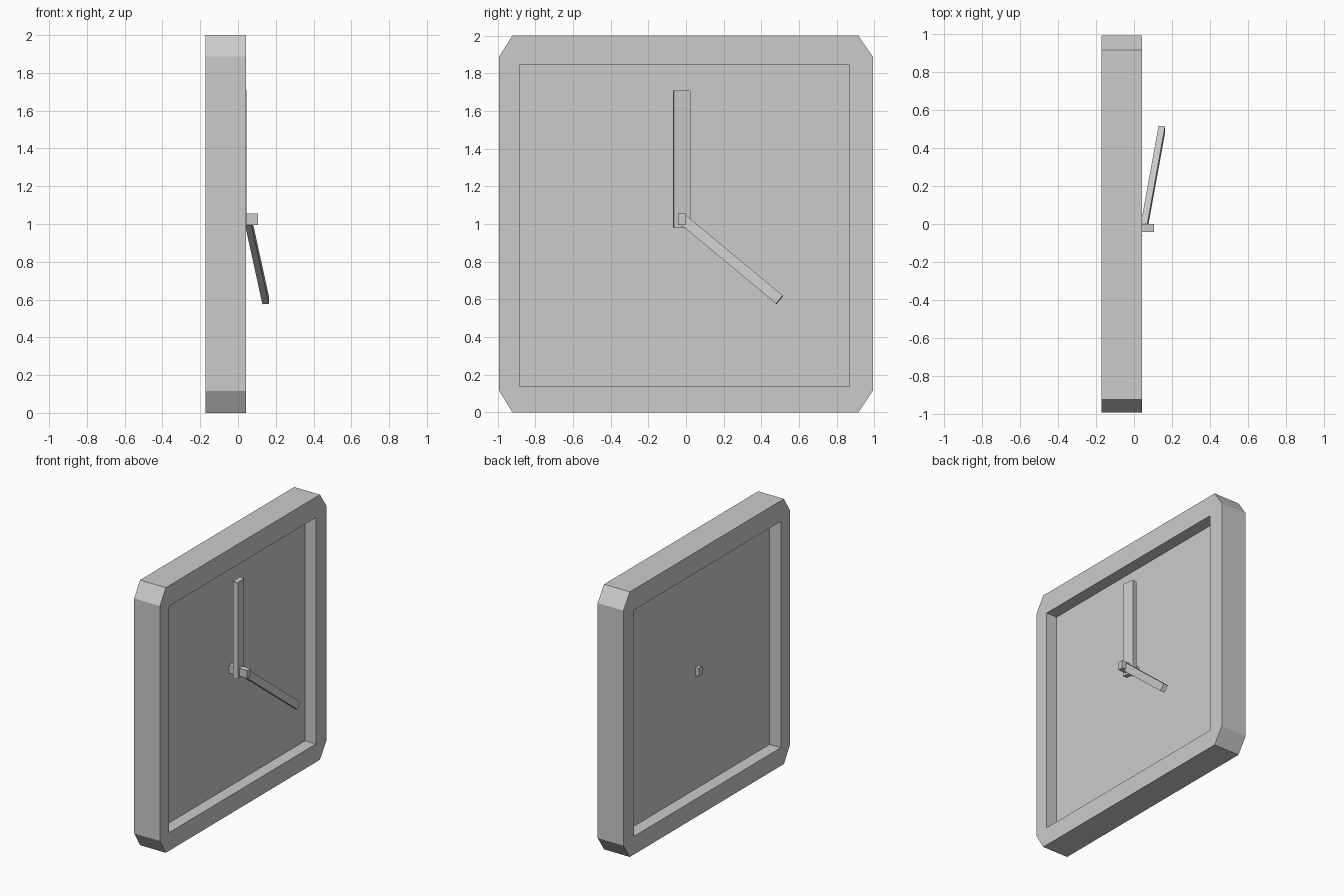
import bpy, bmesh, math
from mathutils import Matrix, Vector

cube = bpy.data.objects.get("Cube")
if cube:
    bpy.data.objects.remove(cube, do_unlink=True)

# One plain grey for everything
grey = bpy.data.materials.new("light grey")
grey.use_nodes = True
colour = (0.6, 0.6, 0.6, 1)
grey.diffuse_color = colour
grey.node_tree.nodes["Principled BSDF"].inputs["Base Color"].default_value = colour


def add_object(name, bm):
    bmesh.ops.recalc_face_normals(bm, faces=bm.faces)
    mesh = bpy.data.meshes.new(name)
    bm.to_mesh(mesh)
    bm.free()
    mesh.materials.append(grey)
    obj = bpy.data.objects.new(name, mesh)
    bpy.context.collection.objects.link(obj)
    return obj


def add_box(name, low, high):
    low, high = Vector(low), Vector(high)
    bm = bmesh.new()
    bmesh.ops.create_cube(bm, size=1, matrix=Matrix.Translation((low + high) / 2)
                          @ Matrix.Diagonal((*(high - low), 1)))
    return add_object(name, bm)


# Frame: octagonal outline with a rectangular opening
BACK, FRONT = -0.172, 0.043
outer = [(-0.992, 0.115), (-0.922, 0), (0.915, 0), (0.992, 0.115),
         (0.992, 1.888), (0.915, 2), (-0.922, 2), (-0.992, 1.888)]
inner = [(-0.885, 0.137), (0.867, 0.137), (0.867, 1.845), (-0.885, 1.845)]

bm = bmesh.new()
rings = []
for x in (BACK, FRONT):
    out = [bm.verts.new((x, y, z)) for y, z in outer]
    inn = [bm.verts.new((x, y, z)) for y, z in inner]
    rings.append((out, inn))
    for i in range(4):
        a, b, c = out[2 * i], out[2 * i + 1], out[(2 * i + 2) % 8]
        bm.faces.new((a, b, inn[i]))
        bm.faces.new((b, c, inn[(i + 1) % 4], inn[i]))
for back, front in zip(*rings):
    n = len(back)
    for i in range(n):
        j = (i + 1) % n
        bm.faces.new((back[i], back[j], front[j], front[i]))
add_object("frame", bm)

# Panel recessed on both sides, with the spindle through it
add_box("dial_panel", (-0.078, *inner[0]), (-0.047, *inner[2]))
add_box("spindle", (-0.107, -0.042, 0.995), (0.106, 0, 1.055))

# Long hand, slightly turned about its upright axis
long_hand = add_box("long_hand", (-0.018, -0.045, 0), (0.018, 0.045, 0.73))
long_hand.location = (0.02, -0.022, 0.98)
long_hand.rotation_euler.z = math.radians(8)

# Short hand, leaning out from the dial
start, end = Vector((0.052, -0.022, 1.028)), Vector((0.146, 0.497, 0.598))
along = (end - start).normalized()
thick = (Vector((1, 0, 0)) - along * along.x).normalized()
side = along.cross(thick)
short_hand = add_box("short_hand", (-0.017, -0.028, 0),
                     (0.017, 0.028, (end - start).length))
short_hand.matrix_world = Matrix.Translation(start) @ Matrix(
    (thick, side, along)).transposed().to_4x4()
